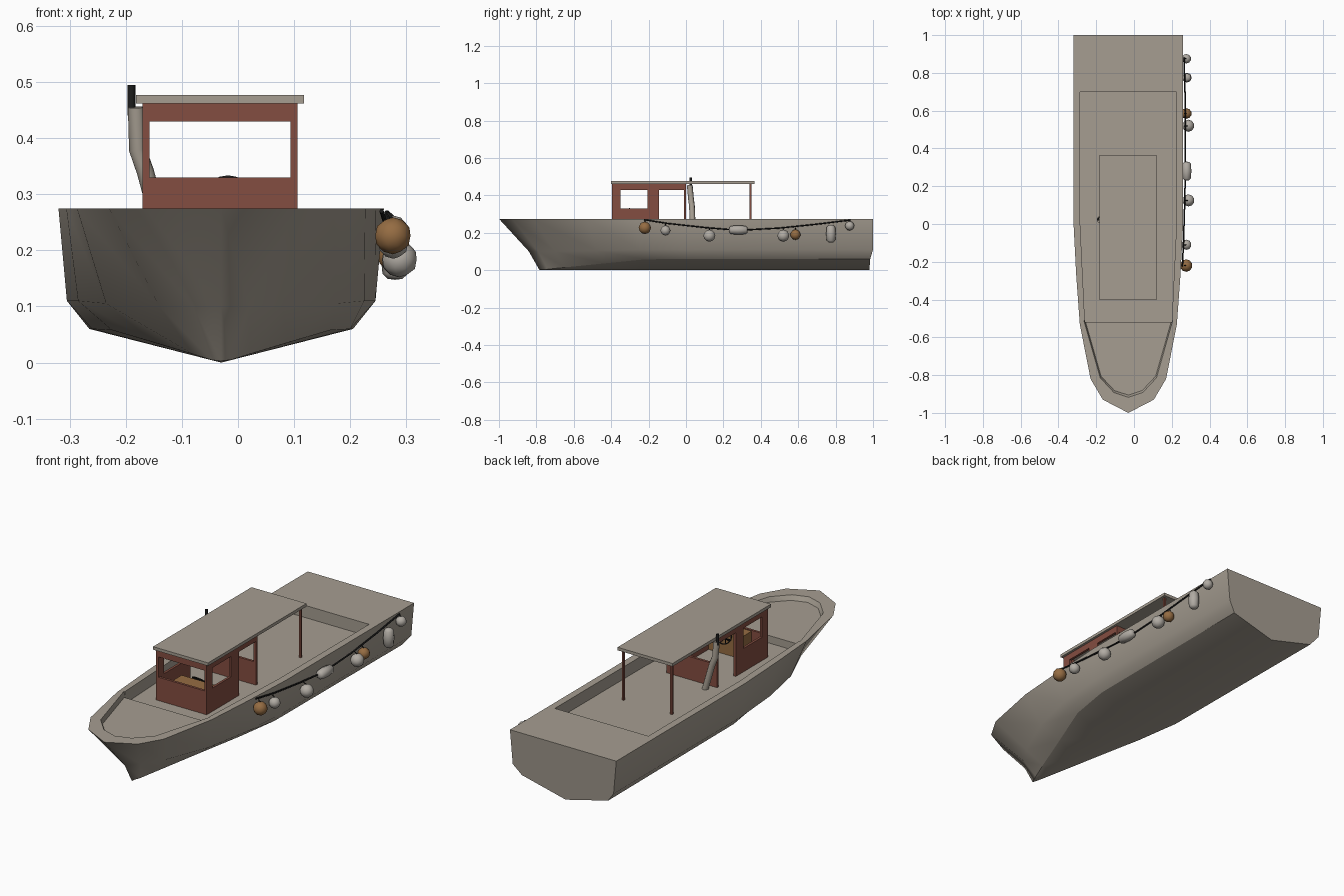
import bpy, bmesh, math
from mathutils import Vector

if "Cube" in bpy.data.objects:
    bpy.data.objects.remove(bpy.data.objects["Cube"])

CX = -0.03  # hull centre line


def mat(name, c):
    m = bpy.data.materials.new(name)
    m.diffuse_color = (*c, 1)
    m.use_nodes = True
    m.node_tree.nodes["Principled BSDF"].inputs["Base Color"].default_value = m.diffuse_color
    return m


GREY = mat("weathered_grey", (0.38, 0.34, 0.285))
RED = mat("cabin_red", (0.23, 0.075, 0.052))
OCHRE = mat("ochre_orange", (0.30, 0.15, 0.055))
PALE = mat("pale_buoy", (0.44, 0.41, 0.37))
BLACK = mat("black", (0.012, 0.012, 0.012))


def finish(name, bm, m, smooth=None):
    bmesh.ops.recalc_face_normals(bm, faces=bm.faces)
    me = bpy.data.meshes.new(name)
    bm.to_mesh(me)
    bm.free()
    ob = bpy.data.objects.new(name, me)
    bpy.context.collection.objects.link(ob)
    me.materials.append(m)
    if smooth:
        smooth_by(ob, smooth)
    return ob


def smooth_by(ob, deg):
    bpy.ops.object.select_all(action='DESELECT')
    ob.select_set(True)
    bpy.context.view_layer.objects.active = ob
    bpy.ops.object.shade_smooth_by_angle(angle=math.radians(deg))


def boxes(name, m, spans):
    """One object made of boxes given as (x0, x1, y0, y1, z0, z1)."""
    bm = bmesh.new()
    for x0, x1, y0, y1, z0, z1 in spans:
        vs = bmesh.ops.create_cube(bm, size=1)["verts"]
        for v in vs:
            v.co = ((x0 + x1) / 2 + v.co.x * (x1 - x0), (y0 + y1) / 2 + v.co.y * (y1 - y0),
                    (z0 + z1) / 2 + v.co.z * (z1 - z0))
    return finish(name, bm, m)


def tube(name, m, pts, r, sides=2, smooth=True):
    cu = bpy.data.curves.new(name, 'CURVE')
    cu.dimensions = '3D'
    cu.bevel_depth, cu.bevel_resolution, cu.use_fill_caps = r, sides, True
    sp = cu.splines.new('POLY')
    sp.points.add(len(pts) - 1)
    for p, c in zip(sp.points, pts):
        p.co = (*c, 1)
    sp.use_smooth = smooth
    cu.materials.append(m)
    ob = bpy.data.objects.new(name, cu)
    bpy.context.collection.objects.link(ob)
    return ob


# --- hull: stations of (y, half width, z) for sheer, upper chine, lower chine, keel
stations = [
    [(1, .29, .275), (1, .275, .11), (.985, .235, .06), (.98, 0, 0)],
    [(0, .29, .275), (0, .275, .11), (0, .23, .06), (0, 0, 0)],
    [(-.27, .276, .275), (-.25, .255, .11), (-.22, .195, .058), (-.25, 0, 0)],
    [(-.53, .257, .275), (-.48, .205, .105), (-.44, .12, .036), (-.48, 0, 0)],
    [(-.82, .20, .275), (-.70, .11, .10), (-.65, .05, .015), (-.66, 0, 0)],
    [(-.93, .135, .275), (-.79, .05, .10), (-.74, .018, .005), (-.74, 0, 0)],
    [(-1, 0, .275), (-.84, 0, .10), (-.785, 0, .003), (-.78, 0, 0)],
]
bm = bmesh.new()
rows = []
for st in stations:
    ring = [(CX - w, y, z) for y, w, z in st] + [(CX + w, y, z) for y, w, z in st[-2::-1]]
    rows.append([bm.verts.new(p) for p in ring])
for a, b in zip(rows, rows[1:]):
    for i in range(6):
        bm.faces.new((a[i], a[i + 1], b[i + 1], b[i]))
    bm.faces.new((a[6], a[0], b[0], b[6]))  # deck strip
bm.faces.new(rows[0])  # transom
bmesh.ops.remove_doubles(bm, verts=bm.verts, dist=1e-5)
bmesh.ops.dissolve_degenerate(bm, edges=bm.edges, dist=1e-5)
hull = finish("hull", bm, GREY)


def recess(half, z, taper=0):
    """Sink the mirrored outline into the hull down to height z."""
    outline = [(CX + w, y) for w, y in half] + [(CX - w, y) for w, y in reversed(half) if w > 0]
    bm = bmesh.new()
    f = bm.faces.new([bm.verts.new((CX + (x - CX) * (1 - taper), y + taper * (-.51 - y), z))
                      for x, y in outline])
    top = bmesh.ops.extrude_face_region(bm, geom=[f])["geom"]
    rim = [v for v in top if isinstance(v, bmesh.types.BMVert)]
    for v in rim:
        k = 1 / (1 - taper)
        v.co = (CX + (v.co.x - CX) * k, -.51 + (v.co.y + .51) * k, .276)
    cutter = finish("recess_cutter", bm, GREY)
    cutter.hide_render = True
    mod = hull.modifiers.new("recess", 'BOOLEAN')
    mod.operation, mod.solver, mod.object = 'DIFFERENCE', 'EXACT', cutter
    bpy.context.view_layer.objects.active = hull
    bpy.ops.object.modifier_apply(modifier=mod.name)
    bpy.data.objects.remove(cutter)


recess([(.255, .70), (.255, 0), (.23, -.52)], .215)  # cockpit
recess([(.236, -.51), (.149, -.815), (.076, -.893), (0, -.918)], .252, .03)  # foredeck
smooth_by(hull, 34.5)
# soft stem and upper chine, crisp lower chine
for e in hull.data.edges:
    a, b = (hull.data.vertices[i].co for i in e.vertices)
    along = abs(a.y - b.y) > .01
    if all(abs(p.x - CX) < 1e-3 and p.y < -.775 for p in (a, b)) and abs(a.z - b.z) > .001:
        e.use_edge_sharp = False
    elif along and all(.099 < p.z < .111 for p in (a, b)):
        e.use_edge_sharp = False
    elif along and all(.004 < p.z < .061 for p in (a, b)):
        e.use_edge_sharp = True

# --- cabin
L, R, F, B, T = -.17, .106, -.395, 0.0, .012
FLOOR, SILL, HEAD, TOP = .213, .33, .43, .463
boxes("cabin_front", RED, [
    (L, R, F, F + T, FLOOR, SILL), (L, R, F, F + T, HEAD, TOP),
    (L, L + T, F, F + T, SILL, HEAD), (R - T, R, F, F + T, SILL, HEAD)])
for side, x0 in (("left", L), ("right", R - T)):
    x1 = x0 + T
    boxes("cabin_side_" + side, RED, [
        (x0, x1, F + T, -.145, FLOOR, SILL), (x0, x1, F + T, -.35, SILL, HEAD),
        (x0, x1, -.205, -.145, SILL, HEAD), (x0, x1, F + T, B, HEAD, TOP)])
    boxes("rear_post_" + side, RED, [(x0 + .001, x1 - .001, .34, .35, FLOOR, TOP)])
boxes("cabin_back", RED, [
    (L, R, B - T, B, FLOOR, SILL - .002), (L, L + T, B - T, B, SILL - .002, TOP),
    (R - T, R, B - T, B, SILL - .002, TOP), (L + T, R - T, B - T, B, HEAD, TOP)])
boxes("roof", GREY, [(-.182, .118, -.402, .365, .462, .477)])
boxes("helm_console", OCHRE, [(-.09, R - T, F + T, -.31, FLOOR, .326)])

# --- steering wheel
hub = Vector((-.018, -.28, .311))
u, v = Vector((1, 0, 0)), Vector((0, -.75, .66))
rim = [hub + .03 * (u * math.cos(a) + v * math.sin(a)) for a in (i * math.tau / 12 for i in range(13))]
tube("wheel_rim", BLACK, rim, .003, 1)
for i in range(3):
    tube("wheel_spoke", BLACK, [rim[i * 2], rim[i * 2 + 6]], .002, 1)
tube("wheel_shaft", BLACK, [hub, hub + Vector((0, -.04, -.03))], .004, 1)

# --- exhaust stack
tube("exhaust_pipe", GREY, [(-.13, .037, .21), (-.165, .032, .34), (-.179, .027, .38), (-.181, .02, .455)], .0155)
tube("exhaust_tip", BLACK, [(-.19, .025, .44), (-.19, .025, .495)], .007, 1)

# --- buoy line along the right side
tube("buoy_rope", BLACK, [(.256, -.225, .27), (.262, -.1, .25), (.268, .1, .228), (.272, .28, .213),
                          (.272, .5, .225), (.27, .7, .246), (.265, .88, .268)], .004, 1)


def ball(name, m, x, y, z, r):
    bm = bmesh.new()
    bmesh.ops.create_icosphere(bm, subdivisions=2, radius=r)
    bmesh.ops.translate(bm, verts=bm.verts, vec=(x, y, z))
    finish(name, bm, m, 60)
    tube(name + "_tie", BLACK, [(x, y, z + r * .9), (.266, y, z + r + .008)], .0025, 1)


def capsule(name, m, y, z, r, length, upright):
    bm = bmesh.new()
    bmesh.ops.create_uvsphere(bm, u_segments=8, v_segments=6, radius=r)
    for vt in bm.verts:  # stretch the middle into a straight barrel
        c = vt.co
        if abs(c.z) < r * .6:
            if abs(c.z) > 1e-4:
                c.z = math.copysign(length / 2 - r * .4, c.z)
        else:
            c.z = math.copysign(length / 2 - (r - abs(c.z)) * .5, c.z)
        if not upright:
            c.y, c.z = c.z, -c.y
    bmesh.ops.translate(bm, verts=bm.verts, vec=(.254 + r, y, z))
    finish(name, bm, m, 60)


for i, (m, x, y, z, r) in enumerate([
        (OCHRE, .276, -.22, .226, .033), (PALE, .277, -.11, .212, .027), (PALE, .288, .125, .184, .032),
        (PALE, .287, .52, .184, .032), (OCHRE, .277, .585, .19, .028), (PALE, .277, .875, .237, .025)]):
    ball("buoy_%d" % (i + 1), m, x, y, z, r)
capsule("fender_flat", PALE, .28, .215, .025, .10, False)
capsule("fender_upright", PALE, .775, .195, .026, .095, True)
